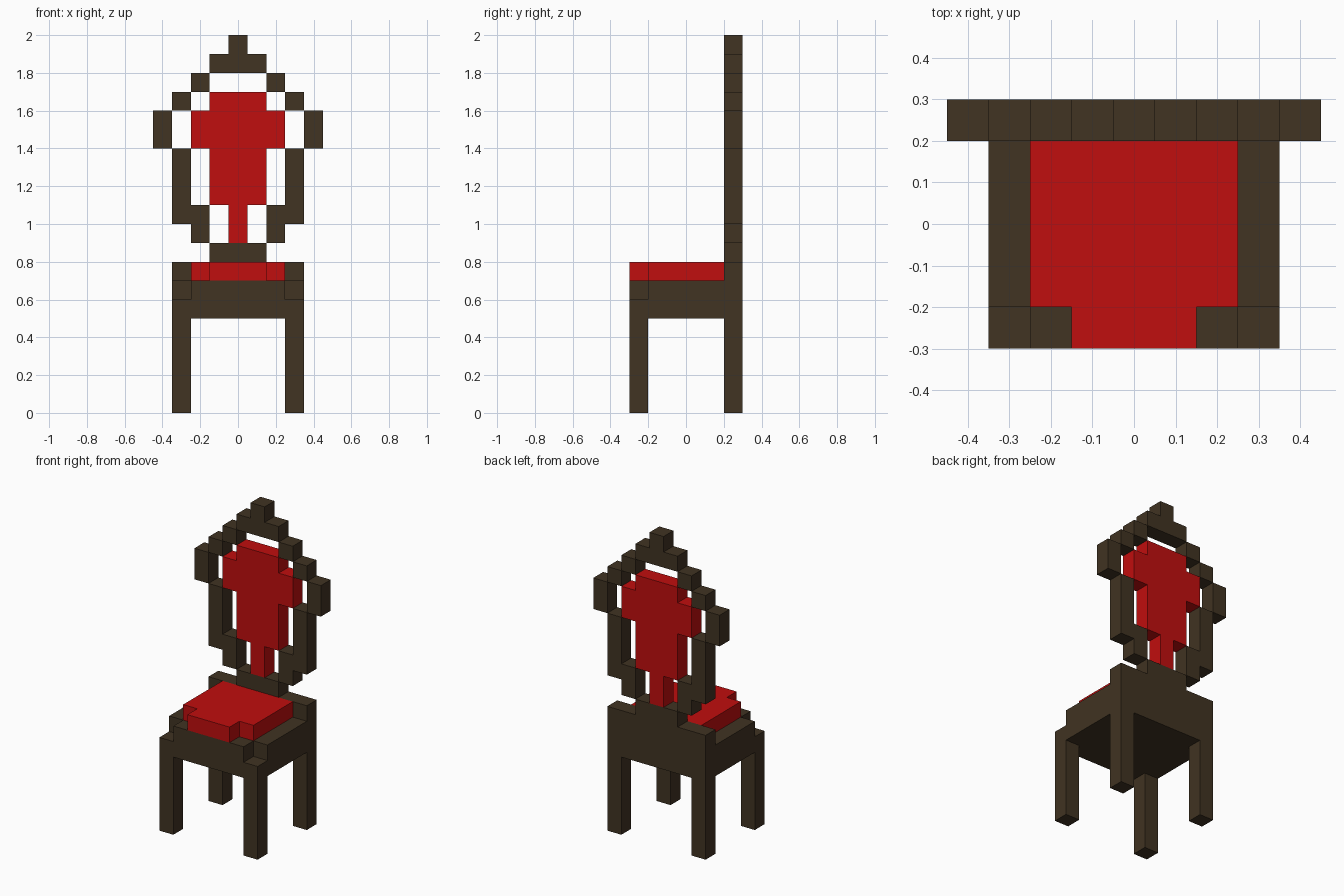
import bpy
import bmesh

cube = bpy.data.objects.get("Cube")
if cube:
    bpy.data.objects.remove(cube, do_unlink=True)


def make_material(name, rgb):
    mat = bpy.data.materials.new(name)
    mat.use_nodes = True
    color = (*rgb, 1.0)
    mat.diffuse_color = color
    bsdf = next(n for n in mat.node_tree.nodes if n.type == 'BSDF_PRINCIPLED')
    bsdf.inputs["Base Color"].default_value = color
    bsdf.inputs["Roughness"].default_value = 0.8
    return mat


WOOD = make_material("dark brown wood", (0.052, 0.033, 0.016))
RED = make_material("red upholstery", (0.527, 0.0044, 0.0044))

BACK = (0.2, 0.3)    # depth range of the whole backrest


def prism(name, outline, plane, span, mat):
    """Extrude a closed outline. 'xy' extrudes along z, 'xz' along y."""
    def place(a, b, c):
        return (a, b, c) if plane == 'xy' else (a, c, b)

    bm = bmesh.new()
    lo, hi = ([bm.verts.new(place(a, b, c)) for a, b in outline] for c in span)
    bm.faces.new(lo)
    bm.faces.new(hi)
    n = len(outline)
    for i in range(n):
        j = (i + 1) % n
        bm.faces.new((lo[i], lo[j], hi[j], hi[i]))
    bmesh.ops.recalc_face_normals(bm, faces=bm.faces)
    mesh = bpy.data.meshes.new(name)
    bm.to_mesh(mesh)
    bm.free()
    mesh.materials.append(mat)
    obj = bpy.data.objects.new(name, mesh)
    bpy.context.collection.objects.link(obj)
    return obj


def symmetric(name, half, plane, span, mat):
    """One part whose +x half outline is mirrored across x = 0."""
    return prism(name, half + [(-a, b) for a, b in reversed(half)], plane, span, mat)


def pair(name, outline, plane, span, mat):
    """Separate left (+x) and right (-x) copies."""
    prism("left_" + name, outline, plane, span, mat)
    prism("right_" + name, [(-a, b) for a, b in outline], plane, span, mat)


def rect(a0, a1, b0, b1):
    return [(a0, b0), (a1, b0), (a1, b1), (a0, b1)]


# Front legs, seat base and the seat's upper step with notched front corners
pair("front_leg", rect(0.25, 0.35, -0.3, -0.2), 'xy', (0.0, 0.5), WOOD)
symmetric("seat_base", [(0.35, -0.3), (0.35, 0.2)], 'xy', (0.5, 0.6), WOOD)
symmetric("seat_rim", [(0.25, -0.3), (0.25, -0.2), (0.35, -0.2), (0.35, 0.2)],
          'xy', (0.6, 0.7), WOOD)

# Cushion, narrower at the front
symmetric("seat_cushion", [(0.15, -0.3), (0.15, -0.2), (0.25, -0.2), (0.25, 0.2)],
          'xy', (0.7, 0.8), RED)

# Back legs, back rail and raised rail centre in one panel
symmetric("back_legs_and_rail",
          [(0.25, 0.5), (0.25, 0.0), (0.35, 0.0), (0.35, 0.8), (0.15, 0.8), (0.15, 0.9)],
          'xz', BACK, WOOD)

# Upholstered back panel on a narrow stem
symmetric("back_panel",
          [(0.05, 0.9), (0.05, 1.1), (0.15, 1.1), (0.15, 1.4), (0.25, 1.4),
           (0.25, 1.6), (0.15, 1.6), (0.15, 1.7)],
          'xz', BACK, RED)

# Stepped frame around the back panel
pair("frame_lower",
     [(0.15, 0.9), (0.25, 0.9), (0.25, 1.0), (0.35, 1.0),
      (0.35, 1.4), (0.25, 1.4), (0.25, 1.1), (0.15, 1.1)],
     'xz', BACK, WOOD)
pair("frame_ear", rect(0.35, 0.45, 1.4, 1.6), 'xz', BACK, WOOD)
pair("frame_shoulder", rect(0.25, 0.35, 1.6, 1.7), 'xz', BACK, WOOD)
pair("frame_upper", rect(0.15, 0.25, 1.7, 1.8), 'xz', BACK, WOOD)

# Crest with a finial block
symmetric("crest", [(0.15, 1.8), (0.15, 1.9), (0.05, 1.9), (0.05, 2.0)],
          'xz', BACK, WOOD)
